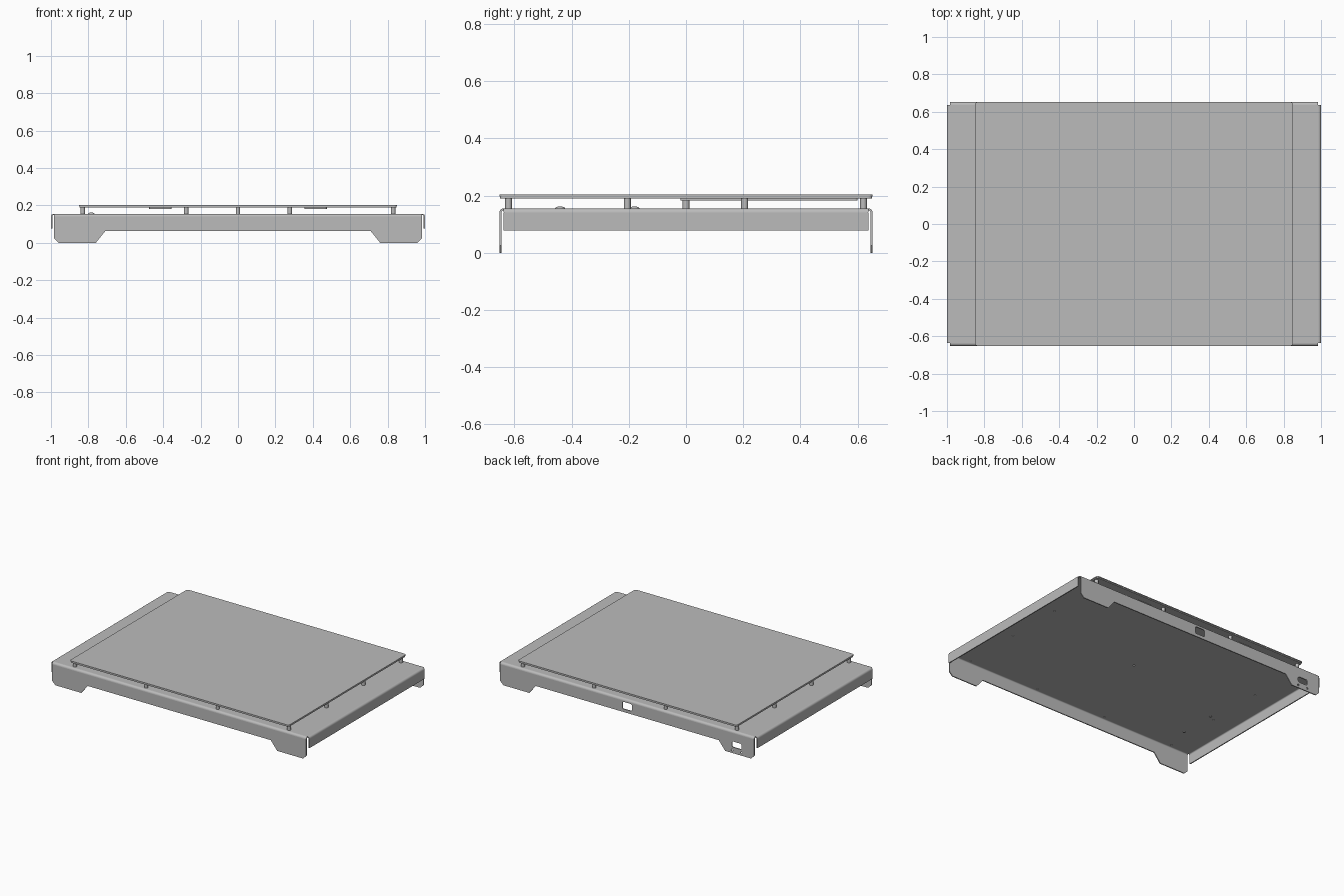
import bpy
from math import pi, cos, sin

cube = bpy.data.objects.get("Cube")
if cube:
    bpy.data.objects.remove(cube, do_unlink=True)

grey = bpy.data.materials.new("metal grey")
grey.use_nodes = True
colour = (0.5, 0.5, 0.5, 1)
grey.diffuse_color = colour
grey.node_tree.nodes["Principled BSDF"].inputs["Base Color"].default_value = colour

FLAT = (0, 0, 0)            # outline in x, y
FRONT = (pi / 2, 0, 0)      # outline in x, z
SIDE = (pi / 2, 0, pi / 2)  # outline in y, z


def arc(cx, cy, r, start, end, n):
    return [(cx + r * cos(start + (end - start) * i / n),
             cy + r * sin(start + (end - start) * i / n)) for i in range(n + 1)]


def circle(cx, cy, r, n=16):
    return arc(cx, cy, r, 0, 2 * pi, n)[:-1]


def rounded(cx, cy, w, h, r):
    pts = []
    for k, (sx, sy) in enumerate(((1, 1), (-1, 1), (-1, -1), (1, -1))):
        pts += arc(cx + sx * (w / 2 - r), cy + sy * (h / 2 - r), r,
                   k * pi / 2, (k + 1) * pi / 2, 4)
    return pts


def sheet(name, outlines, thickness, loc=(0, 0, 0), rot=FLAT, smooth=False):
    """Extrude an outline, with any inner outlines becoming holes."""
    curve = bpy.data.curves.new(name, "CURVE")
    curve.dimensions = "2D"
    curve.fill_mode = "BOTH"
    curve.extrude = thickness / 2
    for pts in outlines:
        spline = curve.splines.new("POLY")
        spline.points.add(len(pts) - 1)
        for p, (x, y) in zip(spline.points, pts):
            p.co = (x, y, 0, 1)
        spline.use_cyclic_u = True
    temp = bpy.data.objects.new(name + "_outline", curve)
    bpy.context.collection.objects.link(temp)
    bpy.context.view_layer.update()
    graph = bpy.context.evaluated_depsgraph_get()
    mesh = bpy.data.meshes.new_from_object(temp.evaluated_get(graph))
    bpy.data.objects.remove(temp, do_unlink=True)
    mesh.name = name
    mesh.materials.clear()
    mesh.materials.append(grey)
    obj = bpy.data.objects.new(name, mesh)
    obj.location, obj.rotation_euler = loc, rot
    bpy.context.collection.objects.link(obj)
    for o in bpy.context.selected_objects:
        o.select_set(False)
    obj.select_set(True)
    bpy.context.view_layer.objects.active = obj
    if smooth:
        bpy.ops.object.shade_smooth_by_angle(angle=0.6)
    else:
        bpy.ops.object.shade_flat()
    return obj


T, R = 0.007, 0.015         # sheet thickness, outer bend radius
TOP = 0.155
BEND_Z = TOP - R
X, Y = 1 - R, 0.652 - R     # flat area of the tray

# Standoffs: around the edge of a four by four grid, plus the centre
grid_x, grid_y = (-0.83, -0.277, 0.277, 0.83), (-0.62, -0.205, 0.205, 0.62)
posts = [(x, y) for x in grid_x for y in grid_y
         if abs(x) > 0.5 or abs(y) > 0.5] + [(0, 0)]
screws = [(-0.785, -0.44), (-0.785, -0.18)]

# Tray top with fixing holes
sheet("tray_top", [rounded(0, 0, 2 * X, 2 * Y, 0.001)]
      + [circle(x, y, 0.006, 10) for x, y in posts], T, (0, 0, TOP - T / 2))


def bend(sign, centre):
    start, end = (0, pi / 2) if sign > 0 else (pi, pi / 2)
    return (arc(sign * centre, BEND_Z, R, start, end, 6)
            + arc(sign * centre, BEND_Z, R - T, end, start, 6))


# Front and back walls with feet, side walls, and their rounded bends
half = [(X, BEND_Z), (X, 0.025), (X - 0.025, 0), (0.76, 0), (0.71, 0.062)]
wall = half + [(-x, z) for x, z in reversed(half)]
ports = [rounded(0, 0.108, 0.075, 0.05, 0.01),
         rounded(-0.85, 0.062, 0.075, 0.04, 0.01),
         circle(-0.887, 0.02, 0.007), circle(-0.813, 0.02, 0.007)]
for s, front_name, side_name in ((-1, "front", "right"), (1, "back", "left")):
    sheet(front_name + "_wall", [wall] + (ports if s > 0 else []), T,
          (0, s * (Y + R - T / 2), 0), FRONT)
    sheet(front_name + "_bend", [bend(s, Y)], 2 * X, rot=SIDE, smooth=True)
    sheet(side_name + "_wall",
          [rounded(0, (BEND_Z + 0.077) / 2, 2 * Y, BEND_Z - 0.077, 0.002)], T,
          (s * (X + R - T / 2), 0, 0), SIDE)
    sheet(side_name + "_bend", [bend(s, X)], 2 * Y, rot=FRONT, smooth=True)

# Raised plate in two layers
sheet("cover_plate", [rounded(0, 0, 1.7, 1.304, 0.015)], 0.0065, (0, 0, 0.1998))
sheet("backing_plate", [rounded(0, 0, 1.696, 1.3, 0.015)], 0.0065, (0, 0, 0.1928))

# Thin strips under the raised plate
for s, side_name in ((-1, "right"), (1, "left")):
    sheet(side_name + "_under_strip", [rounded(s * 0.415, 0.29, 0.12, 0.62, 0.01)],
          0.008, (0, 0, 0.186))

for x, y in posts:
    sheet("standoff", [circle(x, y, 0.012)], 0.036, (0, 0, 0.173), smooth=True)

# Low domed screw heads on the tray
for x, y in screws:
    bpy.ops.mesh.primitive_uv_sphere_add(segments=16, ring_count=8, radius=0.018,
                                         location=(x, y, TOP - 0.001))
    head = bpy.context.object
    head.name = "screw_head"
    head.scale.z = 0.45
    head.data.materials.append(grey)
    bpy.ops.object.shade_smooth()
    sheet("screw_end", [circle(x, y, 0.008)], 0.012, (0, 0, TOP - 0.006), smooth=True)
